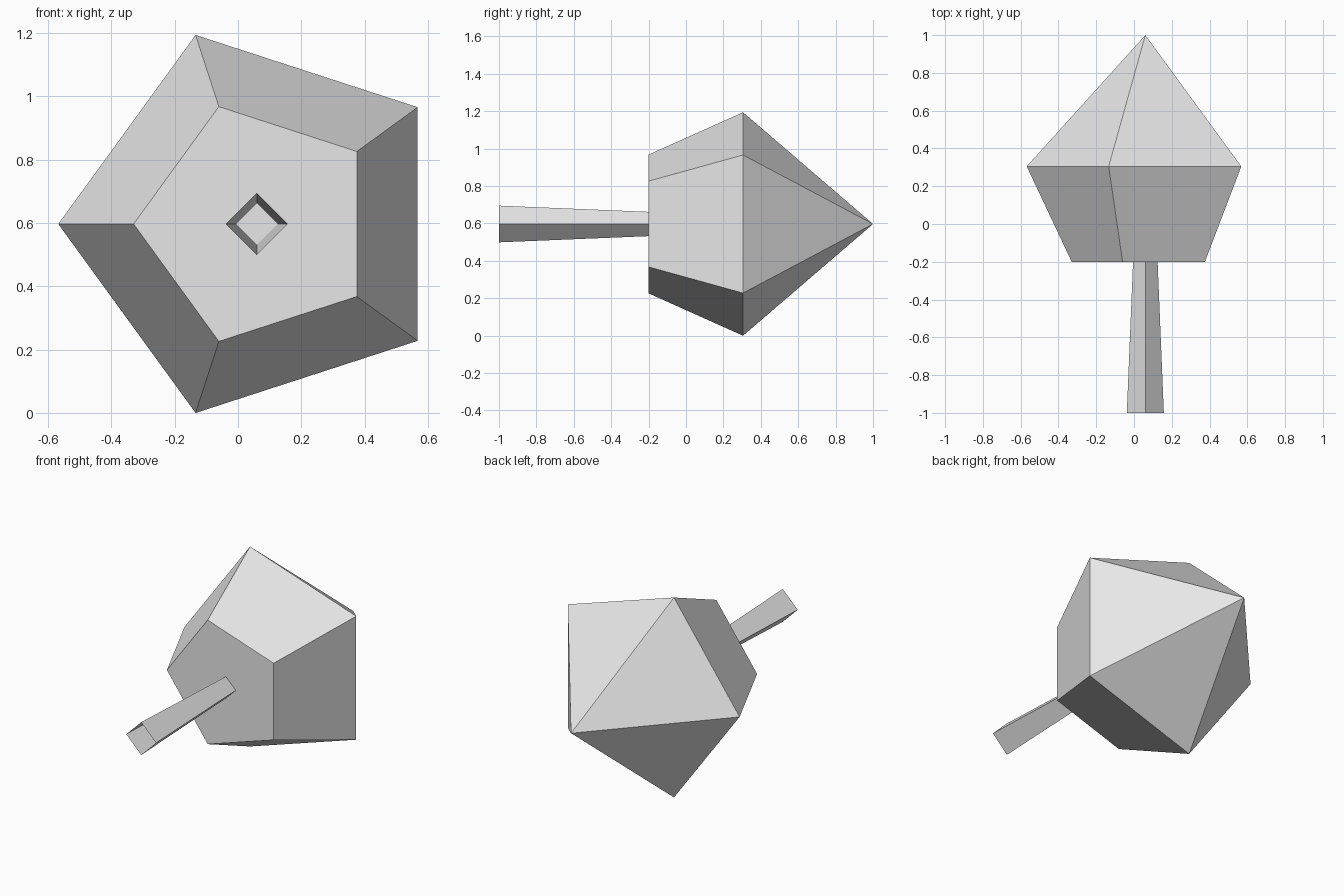
import bpy
import bmesh
from math import cos, sin, pi

cube = bpy.data.objects.get("Cube")
if cube:
    bpy.data.objects.remove(cube, do_unlink=True)

CENTRE_X, CENTRE_Z = 0.06, 0.597

grey = bpy.data.materials.new("plain grey")
grey.use_nodes = True
colour = (0.8, 0.8, 0.8, 1)
grey.diffuse_color = colour
grey.node_tree.nodes["Principled BSDF"].inputs["Base Color"].default_value = colour


def loft(name, sides, rings, tip_y=None, cap_front=False):
    """Join regular rings (y, radius) along y, with an optional pointed back."""
    bm = bmesh.new()
    loops = []
    for y, radius in rings:
        angles = [pi + 2 * pi * i / sides for i in range(sides)]
        loops.append([bm.verts.new((CENTRE_X + radius * cos(a), y,
                                    CENTRE_Z + radius * sin(a))) for a in angles])
    for a, b in zip(loops, loops[1:]):
        for i in range(sides):
            j = (i + 1) % sides
            bm.faces.new((a[i], a[j], b[j], b[i]))
    if cap_front:
        bm.faces.new(loops[0])
    if tip_y is not None:
        tip = bm.verts.new((CENTRE_X, tip_y, CENTRE_Z))
        for i in range(sides):
            bm.faces.new((loops[-1][i], loops[-1][(i + 1) % sides], tip))
    bmesh.ops.recalc_face_normals(bm, faces=bm.faces)
    mesh = bpy.data.meshes.new(name)
    bm.to_mesh(mesh)
    bm.free()
    mesh.materials.append(grey)
    obj = bpy.data.objects.new(name, mesh)
    bpy.context.collection.objects.link(obj)
    return obj


# Five-sided head: flared front section and pointed back
loft("pentagonal_head", 5, [(-0.2, 0.39), (0.305, 0.628)], tip_y=1.0, cap_front=True)

# Hollow four-sided stem, open at its wider front end
loft("hollow_stem", 4, [(-1.0, 0.098), (-0.2, 0.065)])
